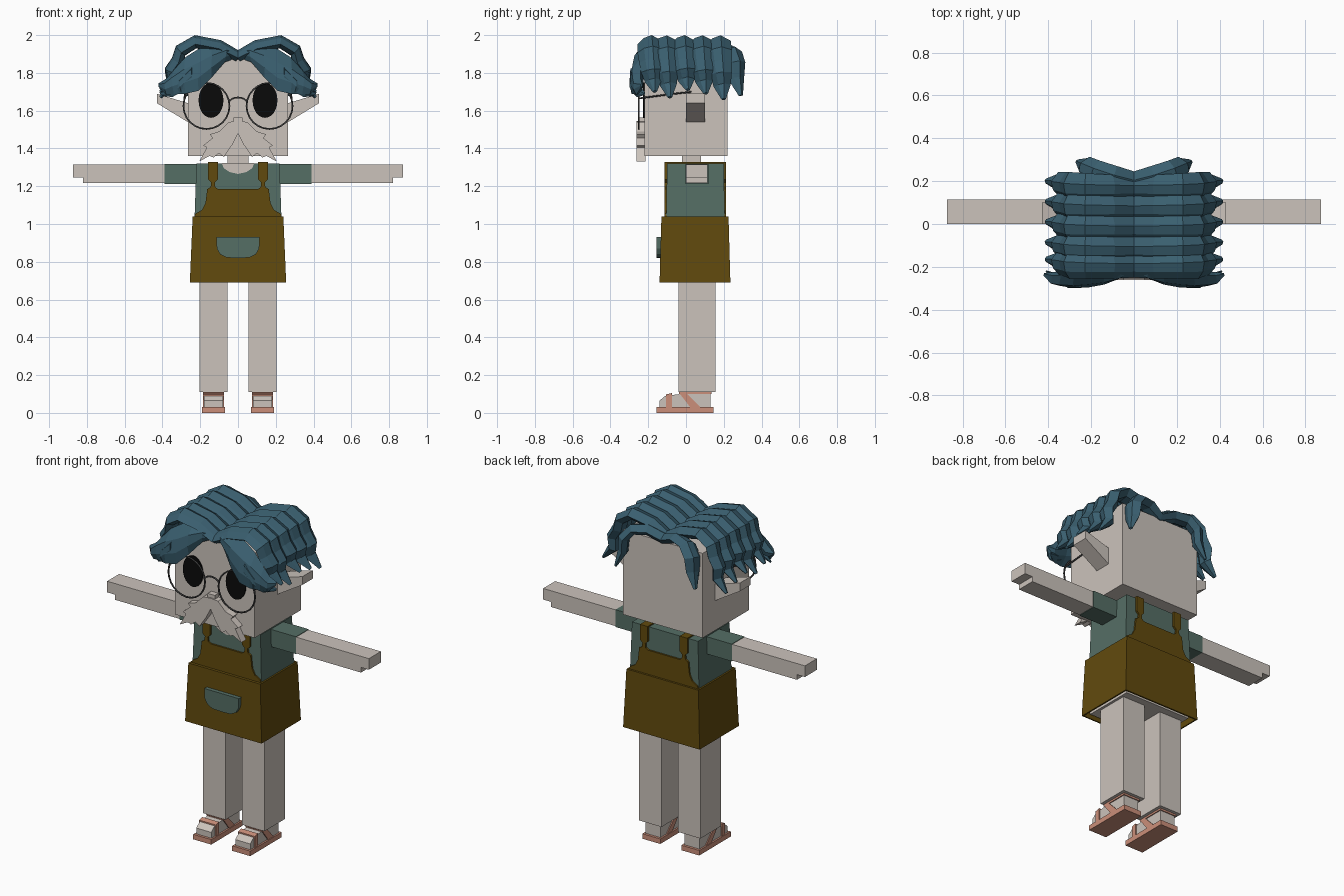
import bpy, bmesh, math
from mathutils import Vector

cube = bpy.data.objects.get("Cube")
if cube:
    bpy.data.objects.remove(cube, do_unlink=True)


def material(name, r, g, b):
    m = bpy.data.materials.new(name)
    m.use_nodes = True
    m.diffuse_color = (r, g, b, 1)
    m.node_tree.nodes["Principled BSDF"].inputs["Base Color"].default_value = (r, g, b, 1)
    return m


SKIN = material("pale skin", 0.60, 0.545, 0.50)
HAIR = material("teal blue hair", 0.042, 0.114, 0.16)
GREEN = material("sage green cloth", 0.09, 0.156, 0.13)
BROWN = material("ochre brown apron", 0.12, 0.068, 0.004)
SALMON = material("salmon leather", 0.60, 0.275, 0.195)
BLACK = material("black", 0.003, 0.003, 0.003)
WIRE = material("dark grey wire", 0.05, 0.05, 0.05)

SIDES = (("left", 1), ("right", -1))


def finish(name, bm, mat):
    bmesh.ops.recalc_face_normals(bm, faces=bm.faces)
    me = bpy.data.meshes.new(name)
    bm.to_mesh(me)
    bm.free()
    me.materials.append(mat)
    ob = bpy.data.objects.new(name, me)
    bpy.context.collection.objects.link(ob)
    return ob


def loft(name, rings, mat):
    """Skin a list of equal point rings and cap both ends."""
    bm = bmesh.new()
    rows = [[bm.verts.new(p) for p in ring] for ring in rings]
    n = len(rows[0])
    for a, b in zip(rows, rows[1:]):
        for i in range(n):
            bm.faces.new((a[i], a[(i + 1) % n], b[(i + 1) % n], b[i]))
    bm.faces.new(rows[0])
    bm.faces.new(rows[-1])
    return finish(name, bm, mat)


def rect(x, y0, y1, z, cx=0):
    return [(cx - x, y0, z), (cx + x, y0, z), (cx + x, y1, z), (cx - x, y1, z)]


def box(name, x0, x1, y0, y1, z0, z1, mat):
    c, h = (x0 + x1) / 2, abs(x1 - x0) / 2
    return loft(name, [rect(h, y0, y1, z0, c), rect(h, y0, y1, z1, c)], mat)


def prism_y(name, pts, y0, y1, mat):
    return loft(name, [[(x, y, z) for x, z in pts] for y in (y0, y1)], mat)


def prism_x(name, pts, x0, x1, mat):
    return loft(name, [[(x, y, z) for y, z in pts] for x in (x0, x1)], mat)


def mirrored(half):
    """Complete a half outline running from the centre line back to it."""
    return half + [(-x, z) for x, z in reversed(half) if x > 0]


def wire(name, pts, radius, cyclic=False):
    cu = bpy.data.curves.new(name, "CURVE")
    cu.dimensions = "3D"
    cu.bevel_depth = radius
    cu.bevel_resolution = 1
    cu.use_fill_caps = True
    sp = cu.splines.new("POLY")
    sp.points.add(len(pts) - 1)
    for p, co in zip(sp.points, pts):
        p.co = (*co, 1)
    sp.use_cyclic_u = cyclic
    cu.materials.append(WIRE)
    ob = bpy.data.objects.new(name, cu)
    bpy.context.collection.objects.link(ob)
    bpy.ops.object.select_all(action="DESELECT")
    ob.select_set(True)
    bpy.context.view_layer.objects.active = ob
    bpy.ops.object.convert(target="MESH")


SECTION = ((-1, 0), (-0.45, 0.75), (0.25, 1), (1, 0.1), (0.4, -0.7), (-0.4, -0.7))


def strand(name, path, widths, across, thick, sx):
    """Faceted lock of hair swept along a path."""
    path = [Vector(p) for p in path]
    across = Vector(across).normalized()
    rings = []
    for i, p in enumerate(path):
        tangent = path[min(i + 1, len(path) - 1)] - path[max(i - 1, 0)]
        normal = tangent.cross(across).normalized()
        t = thick * min(1, widths[i] / 0.05)
        ring = [p + across * (a * widths[i]) + normal * (b * t) for a, b in SECTION]
        rings.append([(max(v.x, 0) * sx, v.y, v.z) for v in ring])
    return loft(name, rings, HAIR)


# Head, neck and torso
box("head", -0.265, 0.265, -0.22, 0.22, 1.36, 1.87, SKIN)
box("neck", -0.055, 0.055, -0.02, 0.08, 1.30, 1.37, SKIN)
loft("shirt", [rect(0.23, -0.105, 0.205, 1.03), rect(0.22, -0.10, 0.20, 1.32)], GREEN)
box("hips", -0.22, 0.22, -0.11, 0.20, 0.70, 1.03, SKIN)
prism_y("neckline", mirrored([(0, 1.265), (0.045, 1.275), (0.075, 1.295), (0.085, 1.321), (0, 1.321)]),
        -0.107, -0.10, SKIN)
box("collar_opening", -0.085, 0.085, -0.105, 0.09, 1.315, 1.322, SKIN)

# Apron skirt, bibs and pocket
skirt = loft("apron_skirt", [rect(0.255, -0.14, 0.235, 0.69), rect(0.24, -0.13, 0.225, 1.04)], BROWN)
bm = bmesh.new()
bm.from_mesh(skirt.data)
bmesh.ops.delete(bm, geom=[f for f in bm.faces if f.normal.z < -0.9], context="FACES_ONLY")
bm.to_mesh(skirt.data)
bm.free()
shell = skirt.modifiers.new("thickness", "SOLIDIFY")
shell.thickness = 0.012
shell.offset = -1

bib = mirrored([(0, 1.03), (0.235, 1.03), (0.225, 1.055), (0.19, 1.075), (0.172, 1.11), (0.163, 1.185),
                (0.145, 1.195), (0.142, 1.22), (0.158, 1.235), (0.158, 1.327), (0.107, 1.327),
                (0.107, 1.235), (0.123, 1.22), (0.12, 1.195), (0.105, 1.185), (0, 1.185)])
prism_y("apron_front_bib", bib, -0.113, -0.10, BROWN)
prism_y("apron_back_bib", bib, 0.20, 0.213, BROWN)
prism_y("apron_pocket", mirrored([(0, 0.82), (0.06, 0.822), (0.095, 0.84), (0.112, 0.87), (0.115, 0.93), (0, 0.93)]),
        -0.157, -0.12, GREEN)

# Limbs, ears, eyes and footwear, made once per side
for side, s in SIDES:
    box(side + "_shoulder_strap", s * 0.107, s * 0.158, -0.113, 0.213, 1.318, 1.327, BROWN)
    box(side + "_sleeve", s * 0.2, s * 0.388, -0.002, 0.118, 1.213, 1.317, GREEN)
    arm = [(0.38, 1.216), (0.82, 1.216), (0.82, 1.247), (0.873, 1.247), (0.873, 1.314), (0.38, 1.314)]
    prism_y(side + "_arm", [(s * x, z) for x, z in arm], 0, 0.114, SKIN)
    box(side + "_leg", s * 0.055, s * 0.205, -0.04, 0.155, 0.11, 0.72, SKIN)

    ear = [(0.25, 1.53), (0.43, 1.64), (0.43, 1.69), (0.25, 1.635)]
    prism_y(side + "_ear", [(s * x, z) for x, z in ear], 0, 0.10, SKIN)
    ring = [i * math.tau / 24 for i in range(24)]
    prism_y(side + "_eye", [(s * 0.143 + 0.066 * math.cos(a), 1.655 + 0.093 * math.sin(a)) for a in ring],
            -0.227, -0.218, BLACK)

    # Spectacle rim and temple
    wire(side + "_spectacle_rim",
         [(s * 0.167 + 0.122 * math.cos(a), -0.25, 1.625 + 0.122 * math.sin(a)) for a in ring], 0.005, True)
    wire(side + "_spectacle_temple", [(s * 0.285, -0.25, 1.665), (s * 0.28, -0.1, 1.685), (s * 0.28, 0.03, 1.70)], 0.005)

    # Foot and sandal
    foot = [(-0.14, 0.02), (-0.14, 0.065), (-0.11, 0.09), (-0.03, 0.10), (-0.03, 0.12), (0.13, 0.12), (0.13, 0.02)]
    prism_x(side + "_foot", foot, s * 0.08, s * 0.18, SKIN)
    sole = [(-0.155, 0), (-0.155, 0.03), (0.145, 0.03), (0.145, 0)]
    prism_x(side + "_sandal_sole", sole, s * 0.07, s * 0.19, SALMON)
    toe = [(-0.105, 0.02), (-0.105, 0.098), (-0.075, 0.105), (-0.075, 0.02)]
    prism_x(side + "_toe_strap", toe, s * 0.074, s * 0.186, SALMON)
    instep = [(-0.038, 0.108), (0.0, 0.108), (0.085, 0.02), (0.03, 0.02)]
    prism_x(side + "_instep_strap", instep, s * 0.074, s * 0.186, SALMON)
    box(side + "_ankle_strap", s * 0.074, s * 0.186, -0.036, 0.136, 0.099, 0.11, SALMON)

# Spectacle bridge, nose and moustache
wire("spectacle_bridge", [(0.048 * math.cos(a), -0.25, 1.64 + 0.03 * math.sin(a))
                          for a in [i * math.pi / 8 for i in range(9)]], 0.005)
box("nose", -0.024, 0.024, -0.255, -0.21, 1.535, 1.565, SKIN)
moustache = mirrored([(0, 1.48), (0.03, 1.42), (0.075, 1.355), (0.10, 1.375), (0.13, 1.352), (0.15, 1.36),
                      (0.205, 1.332), (0.165, 1.405), (0.185, 1.415), (0.135, 1.455), (0.15, 1.475),
                      (0.10, 1.49), (0.05, 1.54), (0, 1.545)])
prism_y("moustache", moustache, -0.262, -0.215, SKIN)

# Hair: wavy locks falling from a centre parting
wave = [(0, 1.885), (0.1, 1.935), (0.225, 1.96), (0.30, 1.915), (0.315, 1.86),
        (0.35, 1.81), (0.345, 1.755), (0.41, 1.70)]
wave_width = [0.055, 0.06, 0.065, 0.068, 0.063, 0.058, 0.045, 0.012]
rows = ((-0.195, 0.0), (-0.115, 0.03), (-0.02, -0.01), (0.075, 0.01), (0.17, 0.04))
for side, s in SIDES:
    for n, (y, drop) in enumerate(rows):
        last = len(wave) - 1
        path = [(x, y + 0.03 * (i / last) ** 2, z - drop * (i / last) ** 3) for i, (x, z) in enumerate(wave)]
        strand(f"{side}_hair_lock_{n + 1}", path, wave_width, (0, 1, 0.12), 0.038, s)

    fringe = [(0, -0.19, 1.90), (0.07, -0.225, 1.90), (0.14, -0.245, 1.86), (0.21, -0.255, 1.815),
              (0.28, -0.26, 1.785), (0.34, -0.255, 1.75), (0.38, -0.25, 1.725), (0.42, -0.235, 1.735)]
    strand(side + "_fringe", fringe, [0.02, 0.045, 0.09, 0.115, 0.10, 0.065, 0.045, 0.01],
           (0, 0.3, 1), 0.036, s)
    flick = [(0.24, -0.27, 1.80), (0.30, -0.275, 1.74), (0.35, -0.25, 1.70), (0.41, -0.22, 1.69)]
    strand(side + "_fringe_flick", flick, [0.05, 0.045, 0.03, 0.008], (0, 0.3, 1), 0.03, s)

    nape = [(0, 0.20, 1.88), (0.1, 0.22, 1.915), (0.18, 0.245, 1.905), (0.225, 0.262, 1.85),
            (0.23, 0.265, 1.77), (0.265, 0.29, 1.68)]
    strand(side + "_back_lock", nape, [0.05, 0.055, 0.055, 0.055, 0.045, 0.012], (-0.4, 1, 0.1), 0.035, s)
